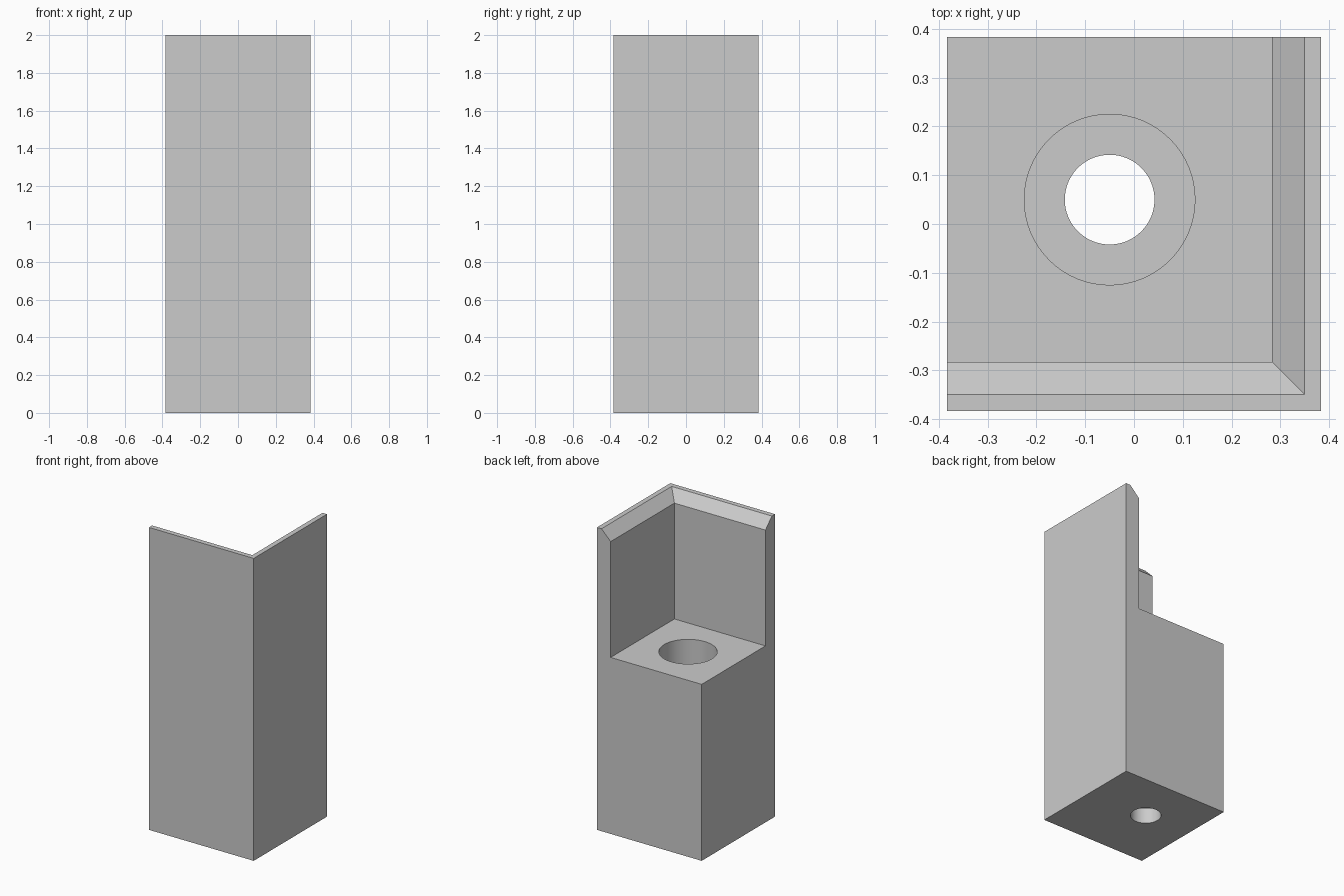
import bpy
import bmesh
import math

HALF = 0.383             # half width of the square post
HEIGHT = 2.0
FLOOR = 1.167            # seat level inside the corner
WALL = 0.1               # wall thickness
CHAMFER = 0.067          # bevel on the inner top edge of the walls
BORE_X, BORE_Y = -WALL / 2, WALL / 2

cube = bpy.data.objects.get("Cube")
if cube:
    bpy.data.objects.remove(cube, do_unlink=True)

grey = bpy.data.materials.new("plain grey")
grey.use_nodes = True
colour = (0.6, 0.6, 0.6, 1)
grey.diffuse_color = colour
grey.node_tree.nodes["Principled BSDF"].inputs["Base Color"].default_value = colour


def loft(name, rings):
    """Closed solid through a stack of matching rings of points."""
    bm = bmesh.new()
    loops = [[bm.verts.new(p) for p in ring] for ring in rings]
    for low, high in zip(loops, loops[1:]):
        for i in range(len(low)):
            j = (i + 1) % len(low)
            bm.faces.new((low[i], low[j], high[j], high[i]))
    bm.faces.new(loops[0][::-1])
    bm.faces.new(loops[-1])
    bmesh.ops.recalc_face_normals(bm, faces=bm.faces)
    mesh = bpy.data.meshes.new(name)
    bm.to_mesh(mesh)
    bm.free()
    mesh.materials.append(grey)
    obj = bpy.data.objects.new(name, mesh)
    bpy.context.collection.objects.link(obj)
    return obj


def rectangle(x0, x1, y0, y1, z):
    return [(x0, y0, z), (x1, y0, z), (x1, y1, z), (x0, y1, z)]


def circle(radius, z, sides=64):
    angles = [math.tau * i / sides for i in range(sides)]
    return [(BORE_X + radius * math.cos(a), BORE_Y + radius * math.sin(a), z)
            for a in angles]


# Square post
post = loft("corner_post", [rectangle(-HALF, HALF, -HALF, HALF, z) for z in (0, HEIGHT)])

# Open corner pocket, flaring out at the top to chamfer both walls
inner = HALF - WALL
flare = CHAMFER + 0.02
pocket = loft("pocket_cutter", [
    rectangle(-1, inner + grow, -inner - grow, 1, z)
    for grow, z in ((0, FLOOR), (0, HEIGHT - CHAMFER), (flare, HEIGHT - CHAMFER + flare))])

# Wide bore from the seat, narrow screw hole through the base
wide_bore = loft("wide_bore_cutter", [circle(0.175, z) for z in (0.1, FLOOR + 0.2)])
screw_hole = loft("screw_hole_cutter", [circle(0.092, z) for z in (-0.1, 0.2)])

bpy.context.view_layer.objects.active = post
for cutter in (pocket, wide_bore, screw_hole):
    cutter.hide_render = True
    cut = post.modifiers.new(cutter.name, "BOOLEAN")
    cut.operation = "DIFFERENCE"
    cut.solver = "EXACT"
    cut.object = cutter
    bpy.ops.object.modifier_apply(modifier=cut.name)
    bpy.data.objects.remove(cutter, do_unlink=True)

bpy.ops.object.select_all(action="DESELECT")
post.select_set(True)
bpy.ops.object.shade_smooth_by_angle(angle=math.radians(30))
